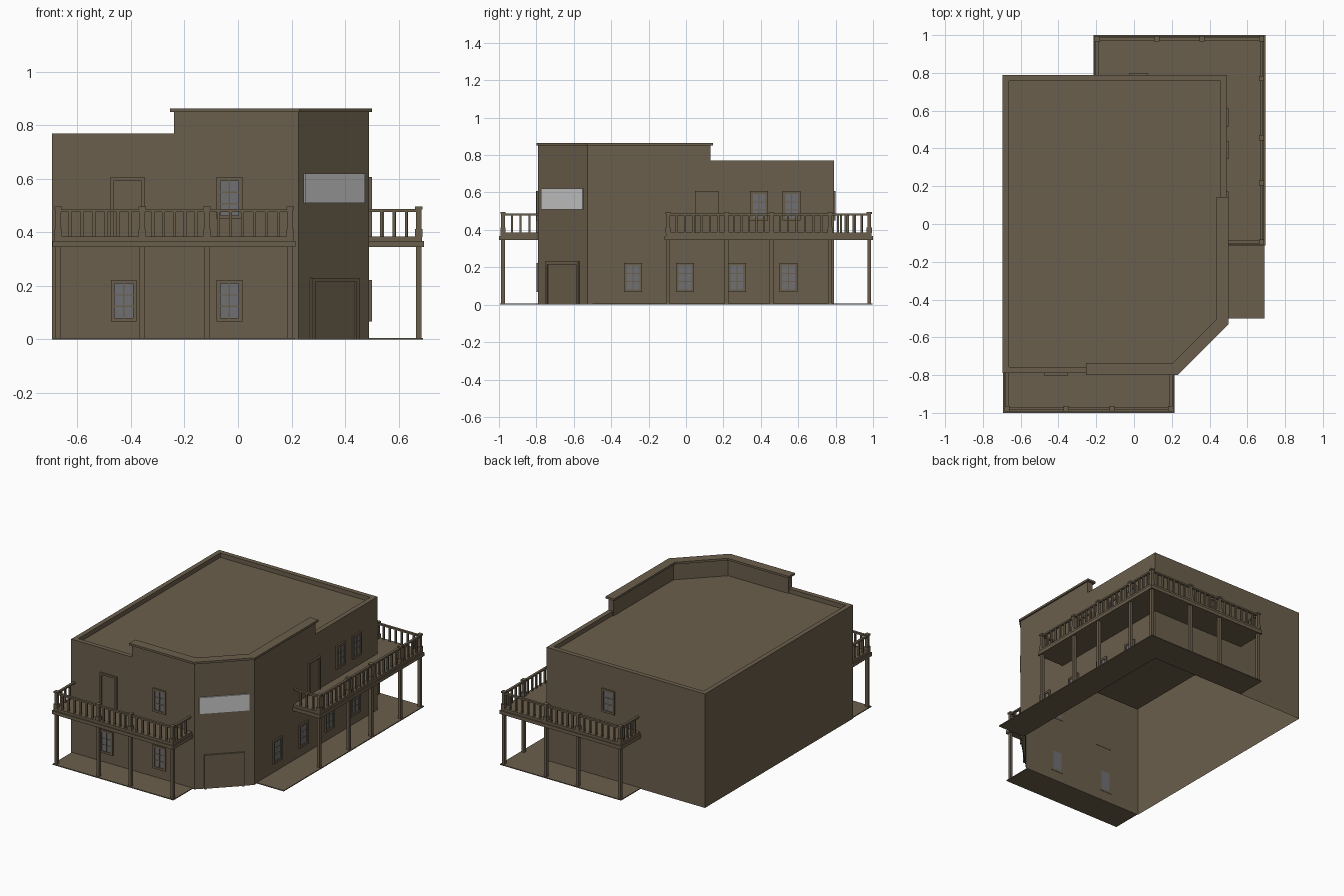
import bpy, bmesh, math
from mathutils import Matrix, Vector

if "Cube" in bpy.data.objects:
    bpy.data.objects.remove(bpy.data.objects["Cube"])


def material(name, rgb):
    m = bpy.data.materials.new(name)
    m.diffuse_color = (*rgb, 1)
    m.use_nodes = True
    m.node_tree.nodes["Principled BSDF"].inputs["Base Color"].default_value = m.diffuse_color
    return m


TIMBER = material("weathered_timber", (0.147, 0.114, 0.072))
PALE = material("pale_sign", (0.6, 0.6, 0.6))
GLASS = material("grey_glass", (0.16, 0.16, 0.17))


def finish(name, bm, mat):
    bmesh.ops.recalc_face_normals(bm, faces=bm.faces)
    me = bpy.data.meshes.new(name)
    bm.to_mesh(me)
    bm.free()
    me.materials.append(mat)
    ob = bpy.data.objects.new(name, me)
    bpy.context.collection.objects.link(ob)
    return ob


def boxes(name, items, mat, mtx=Matrix()):
    """One object made of boxes (x0, x1, y0, y1, z0, z1)."""
    bm = bmesh.new()
    for x0, x1, y0, y1, z0, z1 in items:
        t = Matrix.Translation(((x0 + x1) / 2, (y0 + y1) / 2, (z0 + z1) / 2))
        s = Matrix.Diagonal((x1 - x0, y1 - y0, z1 - z0, 1))
        bmesh.ops.create_cube(bm, size=1, matrix=mtx @ t @ s)
    return finish(name, bm, mat)


# Building outline, moved inwards by d, with the cut front right corner
X0, X1, Y0, Y1, CUT = -0.695, 0.49, -0.79, 0.79, 1.016


def cut_corner(d):
    c = CUT - d * math.sqrt(2)
    return [(c + Y0 + d, Y0 + d), (X1 - d, X1 - d - c)]


def outline(d):
    return [(X0 + d, Y0 + d), *cut_corner(d), (X1 - d, Y1 - d), (X0 + d, Y1 - d)]


# Walls, low parapet and sunken roof (open underneath)
bm = bmesh.new()
rings = [[bm.verts.new((x, y, z)) for x, y in outline(d)]
         for d, z in ((0, 0), (0, 0.77), (0.032, 0.77), (0.032, 0.74))]
for a, b in zip(rings, rings[1:]):
    for i in range(5):
        j = (i + 1) % 5
        bm.faces.new((a[i], a[j], b[j], b[i]))
bm.faces.new(rings[-1])
finish("walls_and_roof", bm, TIMBER)


# Raised false front around the cut corner, and its cap
def false_front(name, d_out, d_in, grow, z0, z1):
    def path(d):
        return [(-0.24 - grow, Y0 + d), *cut_corner(d), (X1 - d, 0.13 + grow)]
    bm = bmesh.new()
    o, n = path(d_out), path(d_in)
    cols = [[bm.verts.new((*p, z)) for p, z in ((a, z0), (a, z1), (b, z1), (b, z0))]
            for a, b in zip(o, n)]
    for p, q in zip(cols, cols[1:]):
        for i in range(4):
            j = (i + 1) % 4
            bm.faces.new((p[i], q[i], q[j], p[j]))
    bm.faces.new(cols[0])
    bm.faces.new(cols[-1])
    finish(name, bm, TIMBER)


false_front("false_front", 0, 0.04, 0, 0.74, 0.852)
false_front("false_front_cap", -0.01, 0.053, 0.014, 0.85, 0.864)


# Openings: local x runs along the wall, local -y points outwards
def wall_matrix(x, y, deg):
    return Matrix.Translation((x, y, 0)) @ Matrix.Rotation(math.radians(deg), 4, 'Z')


def frame(w, z0, z1, t, depth, sill=True):
    h = w / 2
    parts = [(-h, -h + t, -depth, 0.002, z0, z1), (h - t, h, -depth, 0.002, z0, z1),
             (-h + t, h - t, -depth, 0.002, z1 - t, z1)]
    if sill:
        parts.append((-h + t, h - t, -depth, 0.002, z0, z0 + t))
    return parts


def window(name, x, y, deg, z0, z1, w=0.096):
    m = wall_matrix(x, y, deg)
    t, h = 0.014, w / 2 - 0.014
    bars = [(-0.003, 0.003, -0.007, 0, z0 + t, z1 - t)]
    for k in (1, 2):
        z = z0 + t + (z1 - z0 - 2 * t) * k / 3
        bars.append((-h, h, -0.006, 0, z - 0.0025, z + 0.0025))
    boxes(name + "_frame", frame(w, z0, z1, t, 0.01) + bars, TIMBER, m)
    boxes(name + "_glass", [(-h, h, -0.004, 0.002, z0 + t, z1 - t)], GLASS, m)


def door(name, x, y, deg, z0, z1, w, t=0.012):
    m = wall_matrix(x, y, deg)
    boxes(name + "_frame", frame(w, z0, z1, t, 0.011, False), TIMBER, m)
    boxes(name + "_panel", [(-w / 2 + t, w / 2 - t, -0.003, 0.002, z0, z1 - t)], TIMBER, m)


for x in (-0.427, -0.032):
    window("front_lower_window", x, Y0, 0, 0.067, 0.223)
window("front_upper_window", -0.032, Y0, 0, 0.45, 0.607)
door("front_balcony_door", -0.413, Y0, 0, 0.385, 0.607, 0.126)
for y in (-0.283, -0.005, 0.272, 0.548):
    window("side_lower_window", X1, y, 90, 0.067, 0.223)
for y in (0.391, 0.565):
    window("side_upper_window", X1, y, 90, 0.45, 0.607)
door("side_balcony_door", X1, 0.11, 90, 0.385, 0.607, 0.126)
window("back_upper_window", 0.025, Y1, 180, 0.45, 0.607)

# Entrance and blank sign plate on the cut corner
(ax, ay), (bx, by) = cut_corner(0)
cx, cy = (ax + bx) / 2, (ay + by) / 2
door("corner_entrance", cx, cy, 45, 0, 0.23, 0.25, 0.016)
boxes("corner_sign", [(-0.157, 0.157, -0.008, 0.001, 0.51, 0.62)], PALE, wall_matrix(cx, cy, 45))

# Ground boardwalks
boxes("front_boardwalk", [(-0.69, 0.213, -0.995, Y0, 0, 0.006)], TIMBER)
boxes("rear_boardwalk", [(X1, 0.692, -0.5, Y1, 0, 0.006),
                         (-0.213, 0.692, Y1, 0.998, 0, 0.006)], TIMBER)


# Balcony decks: a wide lower beam layer and a narrower floor layer
def layers(rects):
    return [r(e) + z for e, z in ((0, (0.345, 0.368)), (0.007, (0.368, 0.385))) for r in rects]


boxes("front_deck", layers([lambda e: (-0.693 + e, 0.215 - e, -1 + e, Y0)]), TIMBER)
boxes("rear_deck", layers([lambda e: (X1, 0.695 - e, -0.115 + e, Y1),
                           lambda e: (-0.215 + e, 0.695 - e, Y1, 1 - e)]), TIMBER)


# Railings, newel posts and supports follow a path that starts and ends at the wall
def block(x, y, r, z0, z1):
    return (x - r, x + r, y - r, y + r, z0, z1)


def balcony_rail(name, path):
    rail, newels, supports = [], [], []
    for p, q in zip(path, path[1:]):
        a, b = Vector(p), Vector(q)
        lo, hi = (min(a.x, b.x), min(a.y, b.y)), (max(a.x, b.x), max(a.y, b.y))
        r = 0.008
        gx, gy = (0, r) if abs(a.x - b.x) > abs(a.y - b.y) else (r, 0)
        rail.append((lo[0] - gx, hi[0] + gx, lo[1] - gy, hi[1] + gy, 0.477, 0.488))
        n = max(2, round((b - a).length / 0.042))
        for k in range(1, n):
            c = a.lerp(b, k / n)
            rail.append(block(c.x, c.y, 0.0055, 0.383, 0.479))
    for x, y in path[1:-1]:
        newels += [block(x, y, 0.014, 0.383, 0.412), block(x, y, 0.01, 0.412, 0.485),
                   block(x, y, 0.014, 0.485, 0.496)]
        supports.append(block(x, y, 0.01, 0, 0.347))
    boxes(name + "_railing", rail, TIMBER)
    boxes(name + "_newel_posts", newels, TIMBER)
    boxes(name + "_supports", supports, TIMBER)


balcony_rail("front", [(-0.672, Y0)] + [(x, -0.978) for x in (-0.672, -0.358, -0.117, 0.195)]
             + [(0.195, Y0)])
balcony_rail("rear", [(X1, -0.095)] + [(0.675, y) for y in (-0.095, 0.217, 0.457, 0.77, 0.98)]
             + [(x, 0.98) for x in (0.36, 0.12, -0.195)] + [(-0.195, Y1)])
